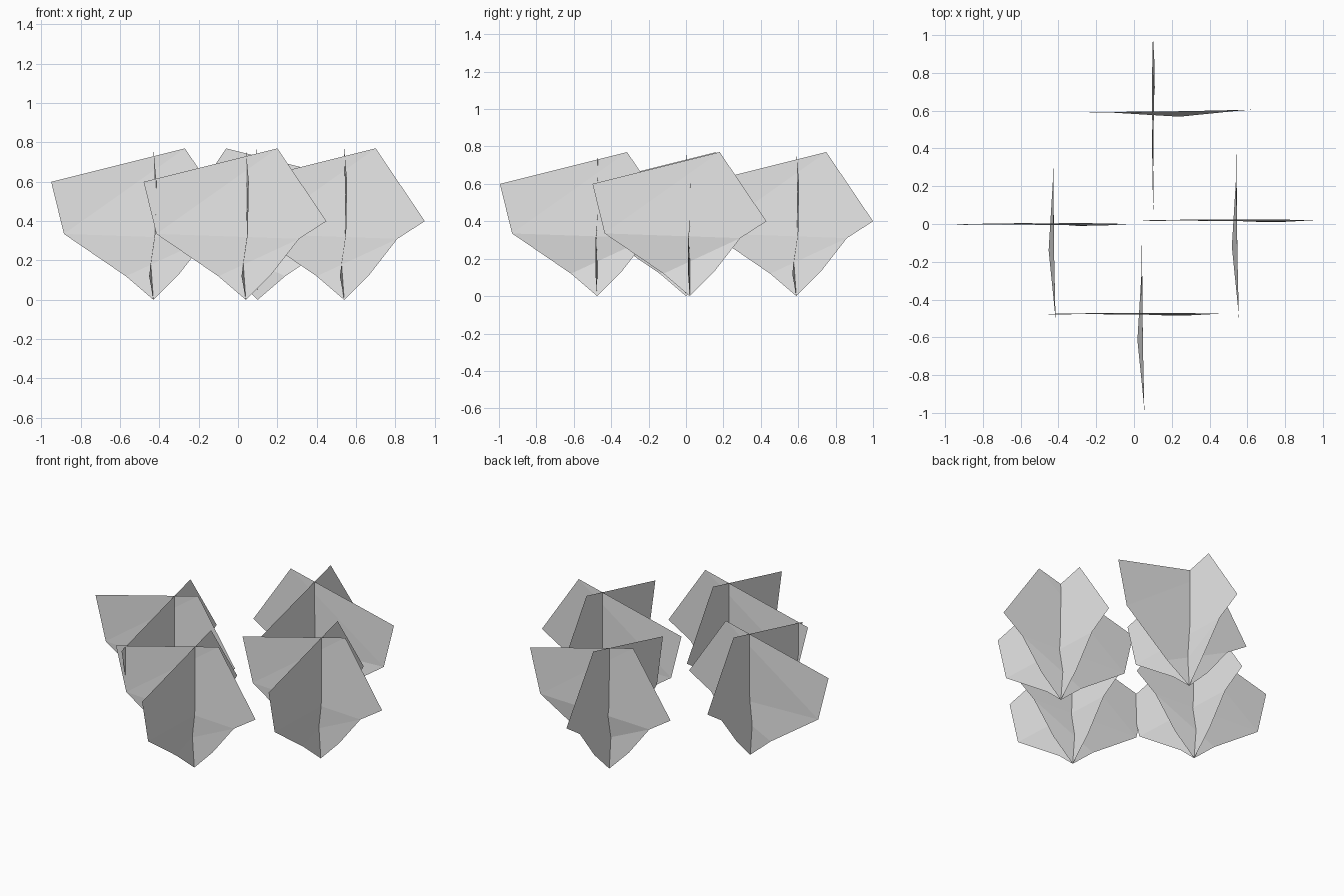
import bpy
from math import pi
from mathutils import Matrix, Vector

cube = bpy.data.objects.get("Cube")
if cube:
    bpy.data.objects.remove(cube, do_unlink=True)

# Single plain grey
grey = bpy.data.materials.new("plain_grey")
grey.use_nodes = True
grey.diffuse_color = (0.8, 0.8, 0.8, 1)
grey.node_tree.nodes["Principled BSDF"].inputs["Base Color"].default_value = (0.8, 0.8, 0.8, 1)

# Leaf outline as (distance from stem, height), starting at the base
OUTLINE = [(0, 0), (0.13, 0.13), (0.27, 0.31), (0.41, 0.40),
           (0.16, 0.77), (-0.52, 0.60), (-0.455, 0.335), (-0.14, 0.12)]
# Slight warp of each outline point out of the leaf plane
WARP_WIDE = [0, -0.01, -0.008, 0, 0.005, -0.005, 0, 0.005]
WARP_DEEP = [0, 0, 0.003, 0, 0, 0.015, 0.01, -0.022]
FACETS = [(0, 1, 2, 7), (7, 2, 6), (6, 2, 3, 4), (6, 4, 5)]


def add_leaf(name, warp, deep, place):
    points = []
    for (along, height), bend in zip(OUTLINE, warp):
        point = (bend, along, height) if deep else (along, bend, height)
        points.append(place @ Vector(point))
    mesh = bpy.data.meshes.new(name)
    mesh.from_pydata(points, [], FACETS)
    mesh.materials.append(grey)
    leaf = bpy.data.objects.new(name, mesh)
    bpy.context.collection.objects.link(leaf)


# Four clumps, each made of two crossed leaves; the back one is turned
CLUMPS = [("left", 0.54, 0.02, 0), ("right", -0.43, 0.0, 0),
          ("front", 0.04, -0.475, 0), ("back", 0.10, 0.59, pi / 2)]
for side, x, y, turn in CLUMPS:
    place = Matrix.Translation((x, y, 0)) @ Matrix.Rotation(turn, 4, "Z")
    add_leaf(side + "_clump_wide_leaf", WARP_WIDE, False, place)
    add_leaf(side + "_clump_deep_leaf", WARP_DEEP, True, place)
